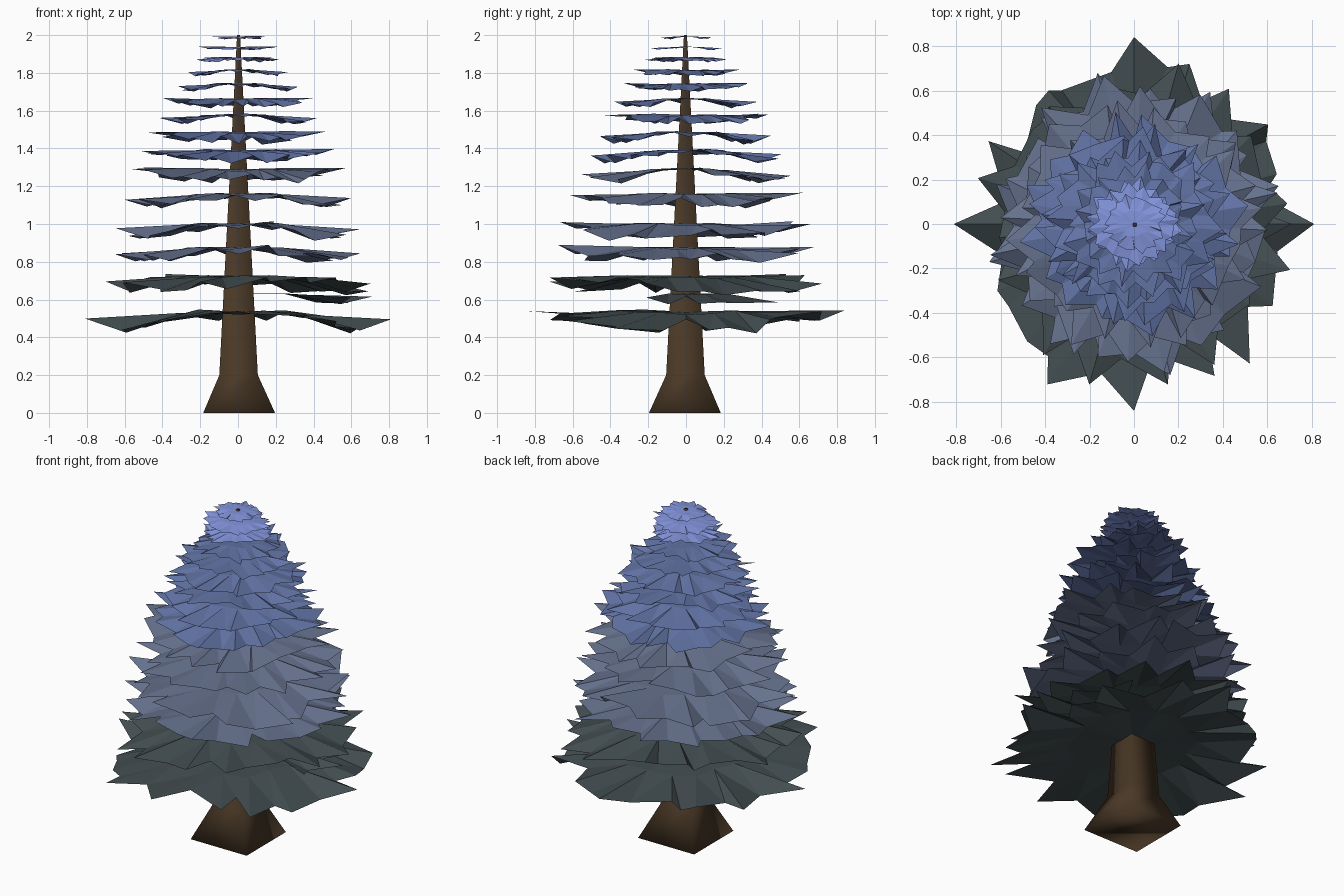
import bpy, bmesh, math, random

if "Cube" in bpy.data.objects:
    bpy.data.objects.remove(bpy.data.objects["Cube"])

random.seed(11)


def material(name, rgb):
    m = bpy.data.materials.new(name)
    m.diffuse_color = (*rgb, 1)
    m.use_nodes = True
    m.node_tree.nodes["Principled BSDF"].inputs["Base Color"].default_value = m.diffuse_color
    return m


BARK = material("brown bark", (0.066, 0.039, 0.019))
SLATE = material("dark slate needles", (0.056, 0.076, 0.082))
GREY = material("grey blue needles", (0.13, 0.165, 0.265))
BLUE = material("blue needles", (0.12, 0.17, 0.37))
PALE = material("pale blue tip needles", (0.225, 0.30, 0.72))


def finish(bm, name, mat):
    me = bpy.data.meshes.new(name)
    bm.to_mesh(me)
    bm.free()
    me.materials.append(mat)
    ob = bpy.data.objects.new(name, me)
    bpy.context.collection.objects.link(ob)
    return ob


# Square trunk with a flared foot
bm = bmesh.new()
rings = [[bm.verts.new((sx * h + off, sy * h - off, z)) for sx, sy in ((-1, -1), (1, -1), (1, 1), (-1, 1))]
         for z, h, off in ((0, 0.19, 0.006), (0.2, 0.102, 0.003), (2.0, 0.008, 0.003))]
for lo, hi in zip(rings, rings[1:]):
    for i in range(4):
        bm.faces.new((lo[i], lo[(i + 1) % 4], hi[(i + 1) % 4], hi[i]))
bm.faces.new(rings[0][::-1])
bm.faces.new(rings[-1])
for f in bm.faces:
    f.smooth = True
finish(bm, "trunk", BARK)


# Jagged sheet of foliage: flat hub, drooping along one direction, tips lifted
def tier(name, z, rx, ry, drop, droop_deg, mat, turn=0.0, sector=None):
    n = 16
    bm = bmesh.new()
    droop = math.radians(droop_deg + random.uniform(-8, 8))

    def point(th, k, fall, sag=0.0):
        u = k * abs(math.cos(th - droop))
        s = min(1.0, max(0.0, (u - 0.25) / 0.37))
        d = drop * max(fall * s, sag)
        return bm.verts.new((rx * k * math.cos(th), ry * k * math.sin(th), z - d))

    centre = bm.verts.new((0, 0, z - 0.12 * drop))
    inner, tips, notches = [], [], []
    for i in range(n):
        th = 2 * math.pi * i / n + turn
        main = i % 4 == 0
        inner.append(point(th, 0.42 + random.uniform(-0.06, 0.06), 0.4, random.uniform(0, 0.25)))
        lean = 0 if main else random.uniform(-0.17, 0.17)
        reach = 1.0 if main else random.uniform(0.82, 1.0)
        tips.append(point(th + lean, reach, random.uniform(0.35, 0.5) if main else random.uniform(0.4, 0.85),
                          random.uniform(0, 0.2)))
        notches.append(point(th + math.pi / n + random.uniform(-0.05, 0.05),
                             random.uniform(0.7, 0.86), random.uniform(0.7, 1.0), random.uniform(0.1, 0.55)))
    for i in range(n):
        if sector and i not in sector:
            continue
        j = (i + 1) % n
        bm.faces.new((centre, inner[i], inner[j]))
        bm.faces.new((inner[i], tips[i], notches[i]))
        bm.faces.new((inner[i], notches[i], inner[j]))
        bm.faces.new((inner[j], notches[i], tips[j]))
    bmesh.ops.delete(bm, geom=[v for v in bm.verts if not v.link_faces], context='VERTS')
    finish(bm, name, mat)


# Tiers from bottom to top: height, x reach, y reach, drop, droop direction, colour
tiers = [
    (0.55, 0.81, 0.84, 0.13, 0, SLATE),
    (0.74, 0.73, 0.75, 0.12, 45, SLATE),
    (0.89, 0.67, 0.70, 0.11, 0, GREY),
    (1.015, 0.66, 0.68, 0.105, 0, GREY),
    (1.17, 0.60, 0.62, 0.09, 0, GREY),
    (1.30, 0.58, 0.56, 0.09, 90, GREY),
    (1.40, 0.52, 0.51, 0.08, 90, BLUE),
    (1.495, 0.48, 0.46, 0.075, 90, BLUE),
    (1.585, 0.42, 0.44, 0.06, 0, BLUE),
    (1.67, 0.40, 0.38, 0.06, 90, BLUE),
    (1.75, 0.33, 0.34, 0.05, 0, BLUE),
    (1.82, 0.27, 0.29, 0.04, 0, BLUE),
    (1.885, 0.22, 0.22, 0.03, 45, PALE),
    (1.94, 0.21, 0.19, 0.02, 90, PALE),
    (1.995, 0.15, 0.14, 0.018, 90, PALE),
]
for k, t in enumerate(tiers):
    tier(f"branch_tier_{k + 1}", *t, turn=0 if k == 0 else random.uniform(-0.3, 0.3))

# Single side branch between the two lowest tiers
tier("side_branch", 0.64, 0.71, 0.62, 0.07, 0, SLATE, sector=(15, 0, 1))
